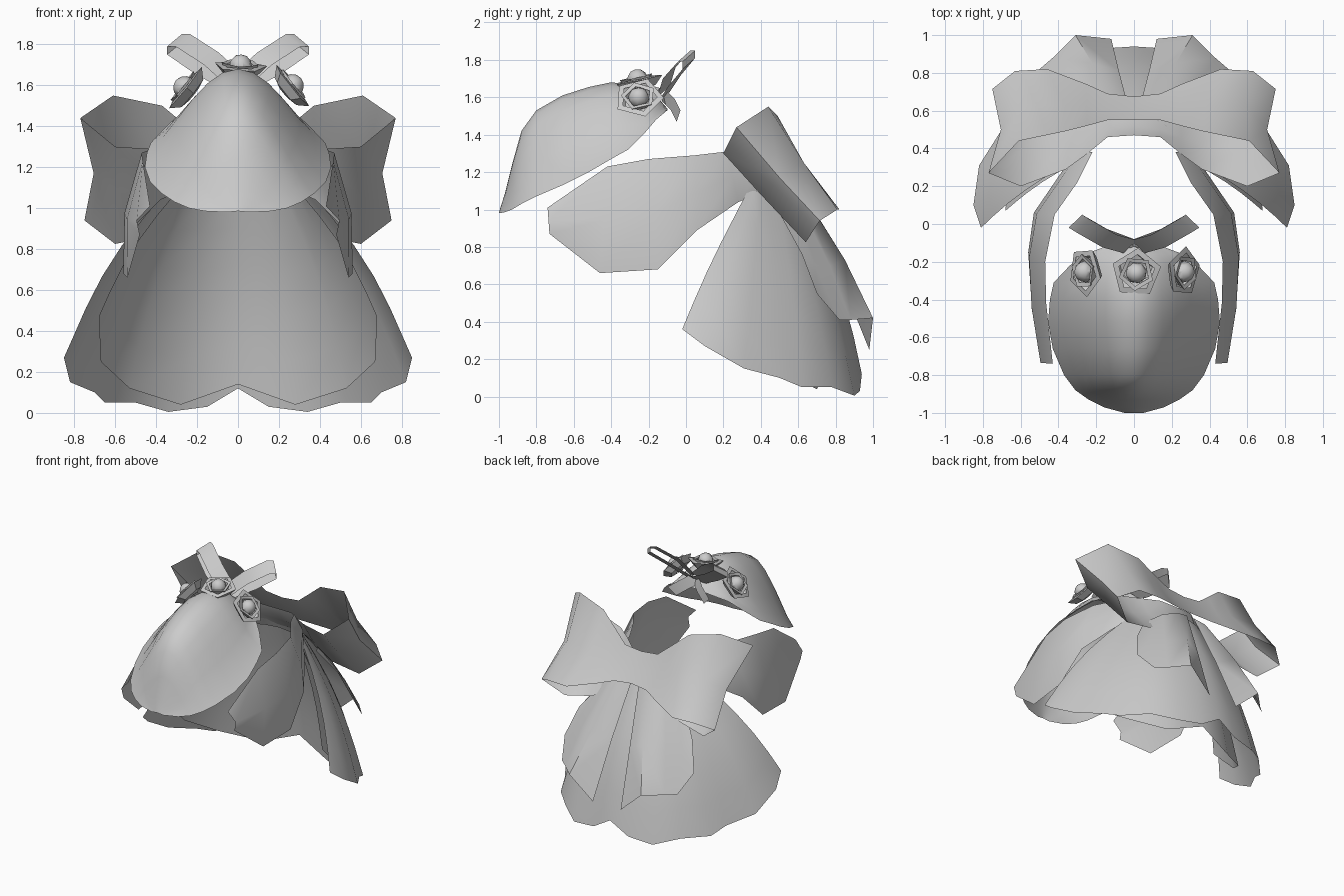
import bpy, bmesh, math
from mathutils import Vector

if "Cube" in bpy.data.objects:
    bpy.data.objects.remove(bpy.data.objects["Cube"])

cloth = bpy.data.materials.new("plain_grey")
cloth.diffuse_color = (0.6, 0.6, 0.6, 1)
cloth.use_nodes = True
cloth.node_tree.nodes["Principled BSDF"].inputs["Base Color"].default_value = cloth.diffuse_color


def finish(name, bm, angle=50):
    bmesh.ops.remove_doubles(bm, verts=bm.verts, dist=0.0005)
    bmesh.ops.recalc_face_normals(bm, faces=bm.faces)
    me = bpy.data.meshes.new(name)
    bm.to_mesh(me)
    bm.free()
    ob = bpy.data.objects.new(name, me)
    bpy.context.collection.objects.link(ob)
    me.materials.append(cloth)
    bpy.context.view_layer.objects.active = ob
    ob.select_set(True)
    bpy.ops.object.shade_smooth_by_angle(angle=math.radians(angle))
    ob.select_set(False)
    return ob


def add_grid(bm, rows, closed=False):
    """Skin a list of equally long point rows."""
    vs = [[bm.verts.new(p) for p in r] for r in rows]
    n = len(rows[0])
    for a, b in zip(vs, vs[1:]):
        for i in range(n if closed else n - 1):
            j = (i + 1) % n
            bm.faces.new((a[i], a[j], b[j], b[i]))


def grid(name, rows, closed=False, angle=50):
    bm = bmesh.new()
    add_grid(bm, rows, closed)
    return finish(name, bm, angle)


def flip(p, s=-1):
    return Vector((p[0] * s, p[1], p[2]))


def mix(a, b, t):
    return [Vector(p).lerp(Vector(q), t) for p, q in zip(a, b)]


# Hat: bell-shaped cross-sections; each station is y, ridge z, rim z, half width
stations = [(-1, 0.985, 0.98, 0.05), (-0.97, 1.08, 0.985, 0.16), (-0.93, 1.24, 1.0, 0.24),
            (-0.88, 1.42, 1.03, 0.31), (-0.8, 1.53, 1.07, 0.37), (-0.66, 1.61, 1.13, 0.43),
            (-0.52, 1.655, 1.2, 0.455), (-0.4, 1.68, 1.27, 0.445), (-0.31, 1.67, 1.32, 0.425),
            (-0.22, 1.65, 1.41, 0.34), (-0.16, 1.61, 1.48, 0.26), (-0.1, 1.54, 1.53, 0.1)]
hat = []
for y, zt, zr, w in stations:
    ts = [k / 6 for k in range(-6, 7)]
    hat.append([(w * t, y, zr + (zt - zr) * max(0, math.cos(math.pi * t / 2)) ** 1.3)
                for t in ts])
grid("hat", hat, angle=60)

# Hat flowers: two nested five-sided petal cups with a round centre
for name, pos, aim in (("flower_left", (-0.225, -0.25, 1.56), (-0.75, -0.06, 0.6)),
                       ("flower_middle", (0.01, -0.25, 1.65), (0.05, -0.2, 1)),
                       ("flower_right", (0.23, -0.25, 1.57), (0.75, -0.06, 0.6))):
    q = Vector(aim).to_track_quat('Z', 'Y')
    bm = bmesh.new()
    for turn, sizes in ((0, ((0.04, -0.01), (0.09, 0.0), (0.135, 0.045), (0.1, 0.05))),
                        (0.6, ((0.03, 0.0), (0.07, 0.015), (0.095, 0.06), (0.07, 0.055)))):
        add_grid(bm, [[Vector((r * math.cos(turn + k * math.tau / 5),
                               r * math.sin(turn + k * math.tau / 5), h)) for k in range(5)]
                      for r, h in sizes], closed=True)
    ball = bmesh.ops.create_uvsphere(bm, u_segments=8, v_segments=6, radius=0.057)
    bmesh.ops.translate(bm, verts=ball["verts"], vec=(0, 0, 0.045))
    for v in bm.verts:
        v.co = q @ v.co + Vector(pos)
    finish(name, bm, 35)

# Hat ribbon: two narrow loops and two short tails
loop = [(0.02, -0.12, 1.63), (0.13, -0.09, 1.73), (0.27, -0.01, 1.82), (0.31, 0.015, 1.82),
        (0.31, 0.015, 1.78), (0.18, -0.06, 1.69), (0.02, -0.12, 1.6)]
tail = [(0.0, -0.12, 1.61), (0.07, -0.07, 1.56), (0.15, -0.04, 1.5)]
for side, s in (("left", -1), ("right", 1)):
    for name, path, half in (("ribbon_loop_", loop, Vector((0.036, -0.034, -0.03))),
                             ("ribbon_tail_", tail, Vector((0.03, 0.01, 0.03)))):
        grid(name + side, [[flip(Vector(p) - half, s), flip(Vector(p) + half, s)] for p in path])

# Large back bow: front and back sheets joined along a notched outer edge,
# open above and below; every column is top, middle, bottom
edge = [(.77, .27, 1.44), (.705, .5, 1.17), (.75, .715, .94)]
back = [[(0, .55, 1.295), (0, .61, 1.195), (0, .675, 1.09)],
        [(.14, .55, 1.31), (.14, .61, 1.2), (.14, .69, 1.08)],
        [(.25, .52, 1.4), (.25, .62, 1.21), (.25, .74, 1.05)],
        [(.37, .49, 1.5), (.37, .63, 1.24), (.46, .82, 1.0)],
        [(.61, .44, 1.55), (.59, .63, 1.25), (.63, .81, 1.0)], edge]
front = [[(0, .47, 1.245), (0, .52, 1.14), (0, .6, 1.05)],
         [(.14, .46, 1.25), (.14, .5, 1.14), (.14, .6, 1.04)],
         [(.25, .37, 1.27), (.25, .46, 1.11), (.25, .61, .95)],
         [(.36, .29, 1.285), (.36, .42, 1.09), (.38, .62, .87)],
         [(.6, .2, 1.3), (.58, .4, 1.08), (.6, .64, .825)], edge]
for name, cols in (("bow_back", back), ("bow_front", front)):
    grid(name, [[flip(p) for p in c] for c in cols[:0:-1]] + cols, angle=70)


# Skirt layers: sheets from a neck curve to a scalloped hem, open at the front
def cape(name, top, hem, bulge):
    top = [Vector(p) for p in top]
    hem = [Vector(p) for p in hem]
    top += [flip(p) for p in top[-2::-1]]
    hem += [flip(p) for p in hem[-2::-1]]
    rows = []
    for k in range(6):
        t = k / 5
        row = mix(top, hem, t)
        for p in row:
            out = Vector((p.x, (p.y - 0.3) * 0.6, 0.15)).normalized()
            p += out * bulge * math.sin(math.pi * t)
        rows.append(row)
    grid(name, rows, angle=60)


cape("outer_skirt",
     [(.33, .33, 1.1), (.31, .36, 1.1), (.29, .4, 1.1), (.25, .44, 1.1), (.22, .48, 1.1),
      (.17, .52, 1.1), (.12, .55, 1.1), (.06, .57, 1.1), (0, .58, 1.1)],
     [(.81, -.02, .36), (.85, .1, .27), (.82, .31, .15), (.7, .5, .1), (.65, .62, .05),
      (.5, .78, .05), (.34, .9, .005), (.15, .93, .03), (0, .94, .12)], 0.05)
cape("inner_skirt",
     [(.3, .33, 1.08), (.27, .38, 1.08), (.22, .43, 1.08), (.12, .49, 1.08), (0, .51, 1.08)],
     [(.68, .07, .47), (.67, .3, .25), (.53, .52, .12), (.28, .7, .04), (0, .76, .14)], 0.035)

# Bow tails at the back and leaf-shaped side panels, mirrored
tail_top = [(.03, .62, 1.1), (.13, .63, 1.08), (.24, .6, 1.04), (.3, .55, 1.0), (.33, .5, .98)]
tail_mid = [(.08, .81, .67), (.22, .85, .73), (.36, .77, .7), (.45, .69, .7), (.49, .62, .76)]
tail_end = [(.12, .98, .25), (.31, 1.0, .42), (.43, .88, .41), (.5, .82, .41), (.56, .7, .55)]
upper = [(.22, .38, 1.29), (.3, .22, 1.31), (.42, .05, 1.29), (.47, -.2, 1.27),
         (.465, -.42, 1.23), (.43, -.74, 1.01)]
lower = [(.29, .38, 1.08), (.38, .28, 1.04), (.53, .06, .89), (.56, -.15, .68),
         (.54, -.46, .66), (.48, -.73, .87)]
middle = [p + Vector((0.04, 0, 0)) for p in mix(upper, lower, 0.5)]
for side, s in (("left", -1), ("right", 1)):
    grid("bow_tail_" + side, [[flip(p, s) for p in r] for r in (tail_top, tail_mid, tail_end)])
    grid("side_panel_" + side, [[flip(p, s) for p in r] for r in (upper, middle, lower)])
